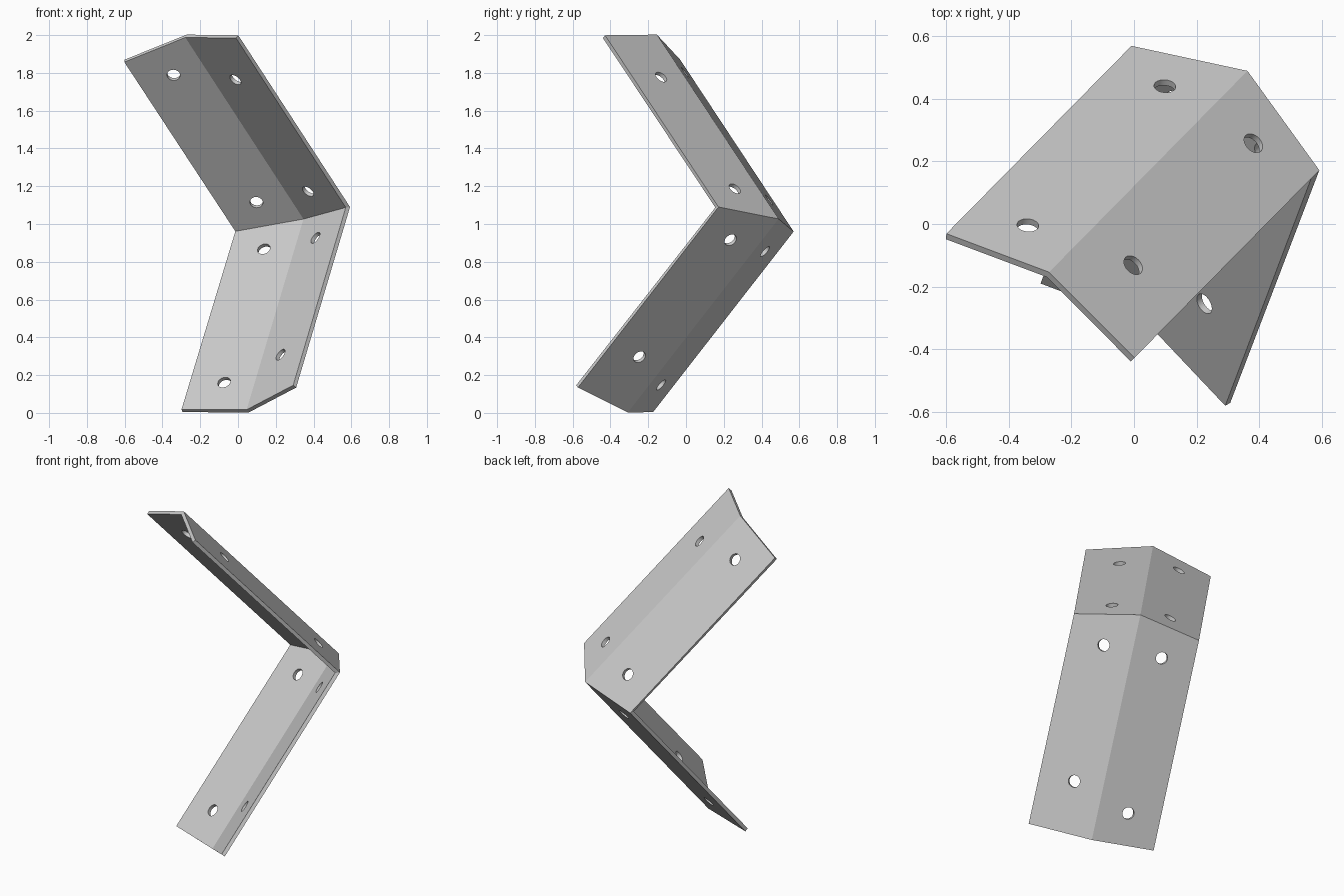
import bpy, bmesh
from mathutils import Vector, Matrix

cube = bpy.data.objects.get("Cube")
if cube:
    bpy.data.objects.remove(cube, do_unlink=True)

THICK = 0.022
HOLE_R = 0.035

# One flat grey metal
metal = bpy.data.materials.new("grey_metal")
metal.use_nodes = True
colour = (0.6, 0.6, 0.6, 1)
metal.diffuse_color = colour
metal.node_tree.nodes["Principled BSDF"].inputs["Base Color"].default_value = colour

# Bend line across both flanges: left edge, fold, right edge
bend = [Vector(p) for p in ((-0.008, 0.57, 0.96), (0.363, 0.49, 1.027), (0.593, 0.172, 1.09))]
up_dir = Vector((-0.477, -0.484, 0.733)).normalized()
down_dir = Vector((-0.229, -0.598, -0.768)).normalized()


def leg_end(direction, length):
    """Square end of a leg, with the left edge of the given length."""
    tip = bend[0] + direction * length
    return [p + direction * (tip - p).dot(direction) for p in bend]


top = leg_end(up_dir, 1.241)
bottom = leg_end(down_dir, 1.245)


def make_object(name, bm):
    mesh = bpy.data.meshes.new(name)
    bm.to_mesh(mesh)
    bm.free()
    obj = bpy.data.objects.new(name, mesh)
    bpy.context.collection.objects.link(obj)
    return obj


# Folded and bent sheet
bm = bmesh.new()
rows = [[bm.verts.new(p) for p in row] for row in (top, bend, bottom)]
for r, s in zip(rows, rows[1:]):
    for i in range(2):
        bm.faces.new((r[i], r[i + 1], s[i + 1], s[i]))
bracket = make_object("bent_angle_bracket", bm)
bracket.data.materials.append(metal)
solid = bracket.modifiers.new("thickness", "SOLIDIFY")
solid.thickness = THICK
solid.offset = -1
solid.use_even_offset = True

# Bolt holes: edge index, share of the flange width, distances from the leg end
bm = bmesh.new()
for end, direction in ((top, up_dir), (bottom, down_dir)):
    for edge, across, distances in ((0, 0.52, (0.188, 1.107)), (2, 0.545, (0.304, 1.11))):
        normal = (end[1] - end[edge]).cross(direction)
        turn = normal.to_track_quat("Z", "Y").to_matrix().to_4x4()
        for dist in distances:
            centre = end[edge].lerp(end[1], across) - direction * dist
            bmesh.ops.create_cone(bm, cap_ends=True, segments=24, radius1=HOLE_R,
                                  radius2=HOLE_R, depth=0.1,
                                  matrix=Matrix.Translation(centre) @ turn)
cutter = make_object("hole_cutter", bm)
cutter.hide_render = True
cut = bracket.modifiers.new("holes", "BOOLEAN")
cut.operation = "DIFFERENCE"
cut.solver = "EXACT"
cut.object = cutter

# Bake the modifiers and drop the cutter
graph = bpy.context.evaluated_depsgraph_get()
baked = bpy.data.meshes.new_from_object(bracket.evaluated_get(graph))
bracket.modifiers.clear()
bracket.data = baked
bpy.data.objects.remove(cutter, do_unlink=True)

# Smooth hole walls, sharp sheet edges
bpy.ops.object.select_all(action="DESELECT")
bracket.select_set(True)
bpy.context.view_layer.objects.active = bracket
bpy.ops.object.shade_smooth_by_angle(angle=0.35)
